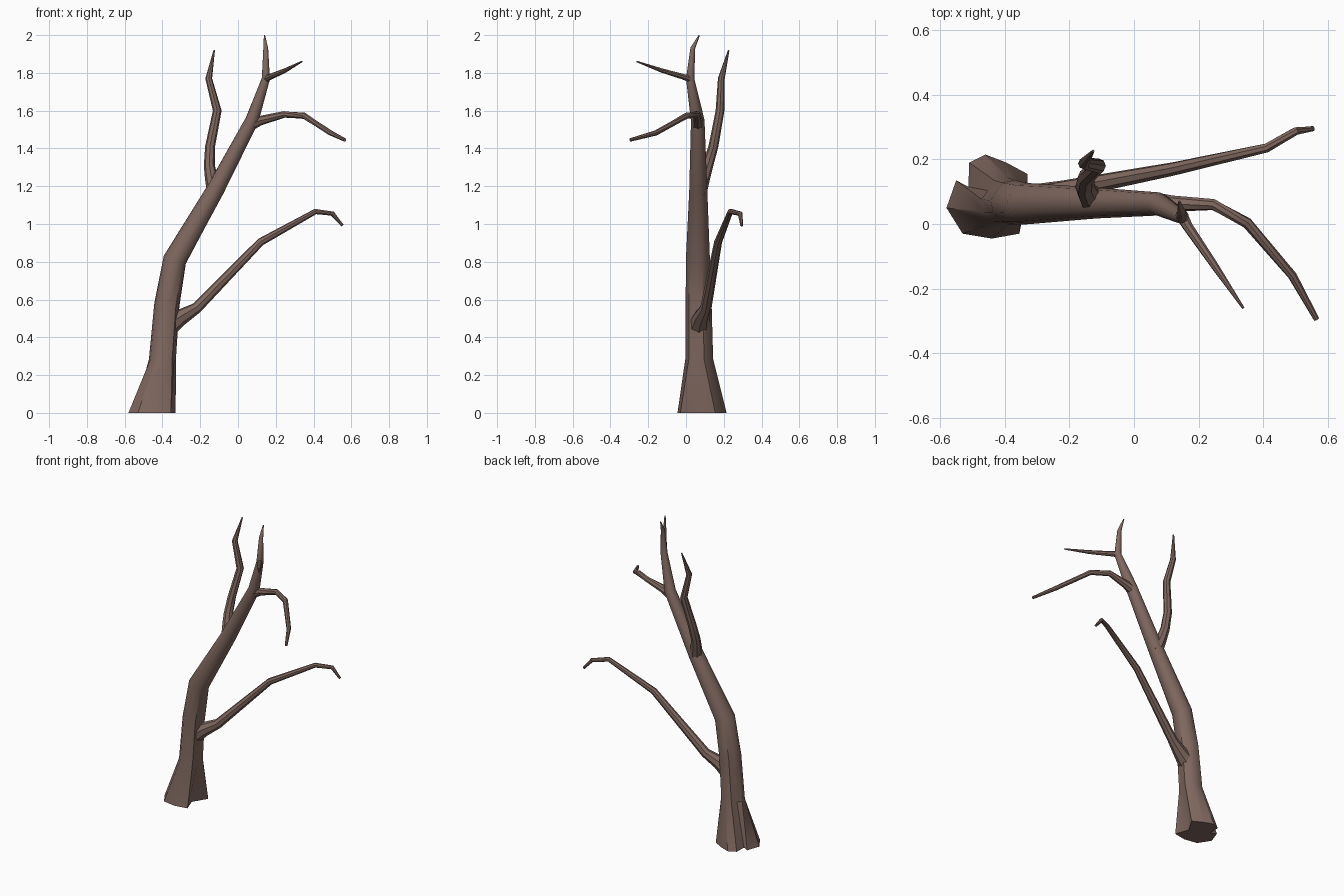
import bpy, bmesh, math
from mathutils import Vector

if "Cube" in bpy.data.objects:
    bpy.data.objects.remove(bpy.data.objects["Cube"])

bark = bpy.data.materials.new("brown bark")
bark.diffuse_color = (0.215, 0.138, 0.115, 1)
bark.use_nodes = True
bark.node_tree.nodes["Principled BSDF"].inputs["Base Color"].default_value = bark.diffuse_color


def ring(prev, here, nxt, radius, angles, scales):
    """Cross-section square to the path at one joint."""
    a, c, b = Vector(prev), Vector(here), Vector(nxt)
    t = ((c - a).normalized() + (b - c).normalized()).normalized()
    q = Vector((0, 0, 1)).rotation_difference(t)
    return [c + q @ Vector((math.cos(g), math.sin(g), 0)) * radius * s
            for g, s in zip(angles, scales)]


def loft(name, rings):
    """Skin a stack of rings and cap both ends."""
    bm = bmesh.new()
    loops = [[bm.verts.new(p) for p in r] for r in rings]
    n = len(loops[0])
    for lo, hi in zip(loops, loops[1:]):
        for i in range(n):
            j = (i + 1) % n
            bm.faces.new((lo[i], lo[j], hi[j], hi[i]))
    bm.faces.new(loops[0][::-1])
    bm.faces.new(loops[-1])
    bmesh.ops.recalc_face_normals(bm, faces=bm.faces[:])
    me = bpy.data.meshes.new(name)
    bm.to_mesh(me)
    bm.free()
    me.materials.append(bark)
    ob = bpy.data.objects.new(name, me)
    bpy.context.collection.objects.link(ob)
    bpy.ops.object.select_all(action='DESELECT')
    ob.select_set(True)
    bpy.context.view_layer.objects.active = ob
    bpy.ops.object.shade_smooth_by_angle(angle=math.radians(40))
    return ob


def path_rings(path, angles, notches=()):
    pts = [p[:3] for p in path]
    out = []
    for i, p in enumerate(path):
        a = pts[i - 1] if i else tuple(2 * u - v for u, v in zip(pts[0], pts[1]))
        b = pts[i + 1] if i + 1 < len(pts) else tuple(2 * u - v for u, v in zip(p, pts[i - 1]))
        dip = p[4] if len(p) > 4 else 1
        out.append(ring(a, p[:3], b, p[3], angles,
                        [dip if k in notches else 1 for k in range(len(angles))]))
    return out


# trunk: flared foot with two creases between the roots
foot = [(-.387, .06), (-.33, .155), (-.395, .19), (-.46, .215), (-.51, .19),
        (-.512, .115), (-.55, .135), (-.58, .05), (-.53, -.03), (-.44, -.045), (-.355, -.03)]
angles = [math.radians(d) for d in (-14, 20, 52, 85, 118, 148, 175, 207, 240, 275, 312)]
trunk = [(-.398, .07, .285, .074, .86), (-.375, .067, .57, .069, .9),
         (-.333, .063, .81, .064, .94), (-.12, .065, 1.18, .048),
         (.075, .062, 1.55, .036), (.148, .022, 1.77, .022),
         (.147, .036, 1.93, .013), (.14, .07, 2.0, .003)]
rings = path_rings(trunk, angles, (0, 5))
rings[0] = [Vector((p.x, p.y, .285)) for p in rings[0]]
loft("trunk", [[Vector((x, y, 0)) for x, y in foot]] + rings)

# branches: x, y, z, radius at each joint
branches = {
    "low_branch": [(-.37, .07, .46, .058), (-.305, .08, .505, .044), (-.22, .105, .555, .03),
                   (.12, .17, .905, .021), (.41, .235, 1.066, .015),
                   (.50, .287, 1.055, .013), (.553, .295, .992, .008)],
    "left_branch": [(-.12, .065, 1.16, .044), (-.142, .095, 1.25, .034), (-.152, .115, 1.31, .029),
                    (-.148, .145, 1.41, .026), (-.11, .18, 1.6, .023),
                    (-.155, .187, 1.77, .018), (-.126, .226, 1.92, .004)],
    "right_branch": [(.07, .063, 1.53, .034), (.12, .063, 1.548, .025), (.245, .06, 1.58, .018),
                     (.35, .003, 1.573, .017), (.49, -.16, 1.482, .014),
                     (.565, -.295, 1.445, .009)],
    "top_twig": [(.145, .03, 1.765, .02), (.168, -.01, 1.778, .016),
                 (.25, -.13, 1.813, .012), (.338, -.26, 1.86, .004)],
}
octagon = [math.tau * k / 8 for k in range(8)]
for name, path in branches.items():
    loft(name, path_rings(path, octagon))
